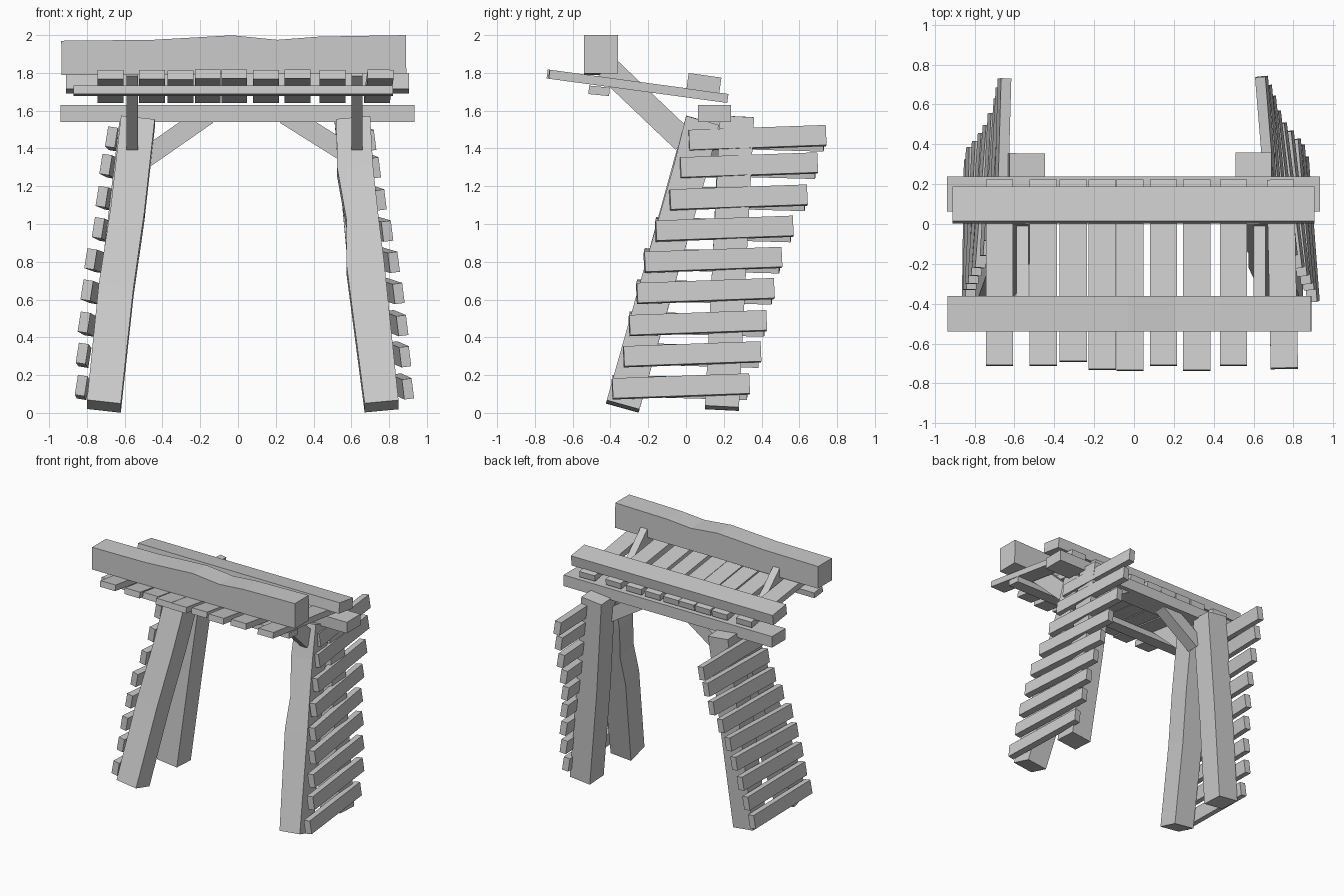
import bpy, bmesh
from mathutils import Vector


def beam(name, pts, side, size):
    """Rectangular timber through pts; size = (width along side, other width).
    A point may carry its own (width, other) as a second item."""
    items = [p if isinstance(p[0], tuple) else (p, size) for p in pts]
    t = (Vector(items[-1][0]) - Vector(items[0][0])).normalized()
    s = Vector(side)
    s = (s - t * s.dot(t)).normalized()
    u = t.cross(s)
    bm = bmesh.new()
    rings = []
    for p, (w, h) in items:
        rings.append([bm.verts.new(Vector(p) + s * a * w / 2 + u * b * h / 2)
                      for a, b in ((-1, -1), (1, -1), (1, 1), (-1, 1))])
    for r0, r1 in zip(rings, rings[1:]):
        for i in range(4):
            j = (i + 1) % 4
            bm.faces.new((r0[i], r0[j], r1[j], r1[i]))
    bm.faces.new(rings[0][::-1])
    bm.faces.new(rings[-1])
    bmesh.ops.recalc_face_normals(bm, faces=bm.faces)
    me = bpy.data.meshes.new(name)
    bm.to_mesh(me)
    bm.free()
    ob = bpy.data.objects.new(name, me)
    bpy.context.collection.objects.link(ob)
    return ob


X, Y, Z = (1, 0, 0), (0, 1, 0), (0, 0, 1)
LEG = (0.18, 0.18)

# Leaning legs, slightly crooked
beam("front_leg_left", [(-.71, -.335, .035), ((-.645, -.16, .65), (.185, .18)),
     ((-.585, -.05, 1.05), (.18, .18)), (-.53, .085, 1.54)], X, LEG)
beam("front_leg_right", [(.76, -.335, .035), ((.675, -.13, .76), (.20, .18)),
     ((.66, -.06, 1.0), (.17, .18)), ((.62, .02, 1.28), (.19, .18)), (.61, .085, 1.54)], X, LEG)
beam("back_leg_left", [(-.71, .19, .025), (-.625, .23, .8), (-.535, .265, 1.56)], X, LEG)
beam("back_leg_right", [(.76, .19, .025), (.67, .23, .8), (.60, .27, 1.56)], X, LEG)

# Horizontal beams
beam("cross_beam", [(-.94, .15, 1.585), (.935, .15, 1.585)], Y, (.175, .09))
beam("rear_roof_beam", [(-.91, .095, 1.745), (.905, .095, 1.745)], (0, 1, -.14), (.175, .085))
beam("roof_batten", [(-.87, -.46, 1.705), (.82, -.46, 1.705)], (0, 1, -.1), (.11, .045))

# Heavy front beam with worn top: (x, bottom, top)
beam("front_top_beam", [((x, -.45, (b + t) / 2), (.178, t - b)) for x, b, t in
     ((-.935, 1.79, 1.97), (-.45, 1.79, 1.975), (-.03, 1.795, 1.999), (.21, 1.795, 1.975),
      (.43, 1.795, 1.992), (.89, 1.797, 2.0))], Y, (.18, .2))

# Sloping roof slats: (x, front y)
for i, (x, y) in enumerate(((-.675, -.71), (-.455, -.71), (-.305, -.69), (-.16, -.73),
                            (-.02, -.735), (.148, -.71), (.315, -.735), (.5, -.71), (.755, -.725))):
    beam(f"roof_slat_{i}", [(x, y, 1.795 - .135 * (y + .74)),
         (x + (-.02 if i == 8 else 0), .22, 1.665)], X, (.137, .048))

# Braces carrying the front beam, and knee braces below the cross beam
for n, x in (("left", -.56), ("right", .63)):
    beam("roof_brace_" + n, [(x, -.42, 1.83), (x, -.01, 1.44)], X, (.06, .13))
beam("knee_brace_left", [(-.49, .15, 1.35), (-.16, .15, 1.58)], Y, (.10, .105))
beam("knee_brace_right", [(.585, .15, 1.37), (.25, .15, 1.58)], Y, (.10, .105))

# Side slats climbing both leg pairs
zs = (.14, .31, .475, .645, .81, .975, 1.14, 1.31, 1.455)
ys = (-.39, -.33, -.30, -.26, -.22, -.16, -.085, -.03, .015)
rf = (.90, .885, .87, .85, .825, .79, .755, .725, .70)
rb = (.845, .825, .805, .77, .735, .705, .68, .66, .64)
lf = (.83, .825, .815, .80, .78, .74, .72, .70, .67)
lb = (.82, .81, .78, .75, .725, .70, .67, .66, .65)
for i, (z, y) in enumerate(zip(zs, ys)):
    beam(f"side_slat_right_{i}", [(rf[i], y, z - .013), (rb[i], y + .725, z + .013)],
         (-.13, 0, 1), (.107, .052))
    beam(f"side_slat_left_{i}", [(-lf[i], y, z + .005), (-lb[i], y + .715, z - .015)],
         (.16, 0, 1), (.107, .052))
